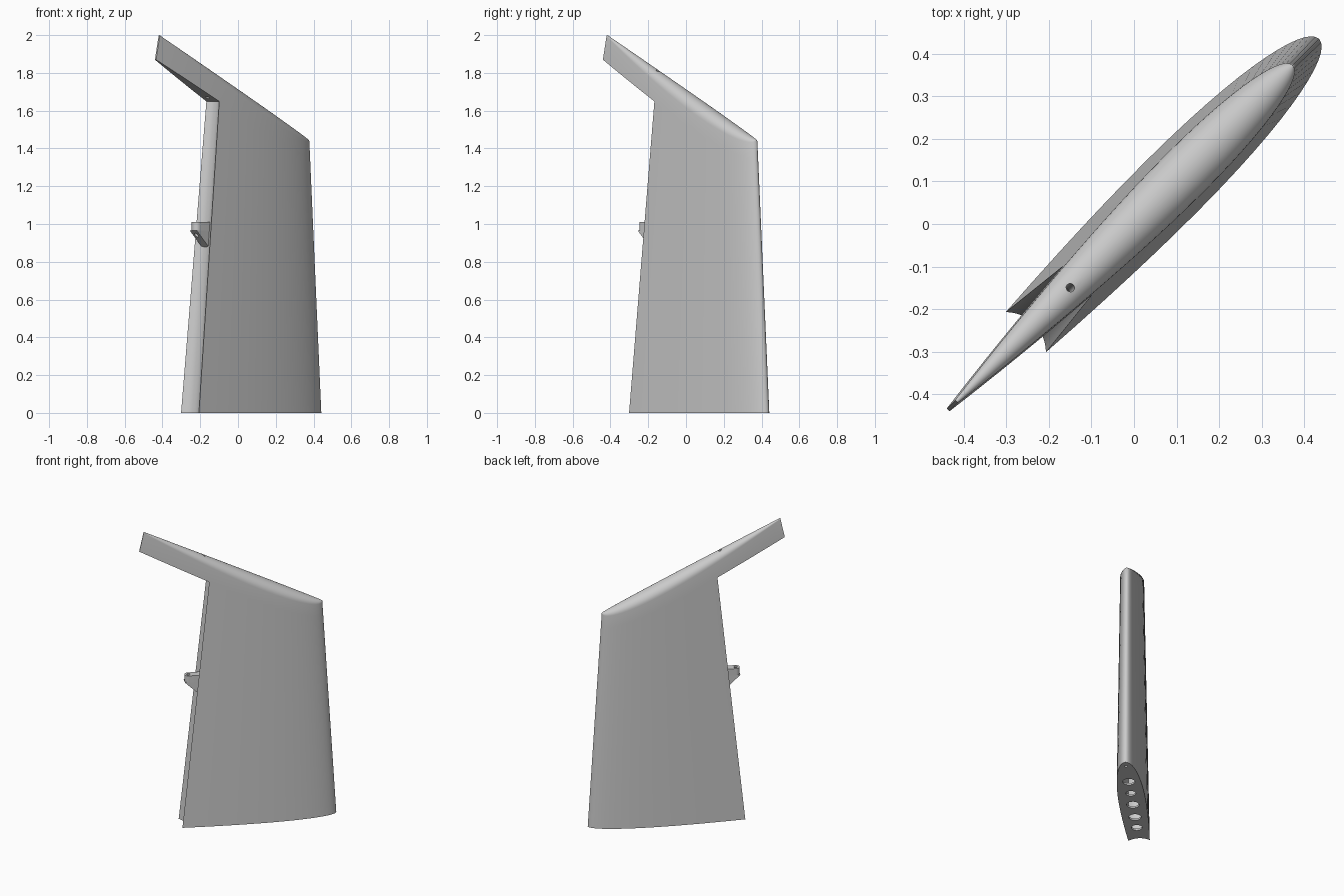
import bpy, bmesh, math
from mathutils import Vector, Matrix

old = bpy.data.objects.get("Cube")
if old:
    bpy.data.objects.remove(old, do_unlink=True)

grey = bpy.data.materials.new("light grey")
grey.use_nodes = True
grey.diffuse_color = (0.6, 0.6, 0.6, 1)
grey.node_tree.nodes["Principled BSDF"].inputs["Base Color"].default_value = (0.6, 0.6, 0.6, 1)

TURN = Matrix.Rotation(math.radians(45), 4, 'Z')   # chord runs diagonally
CUT = 0.596                                        # chord fraction of the rudder cut-out


def make(name, bm):
    bmesh.ops.remove_doubles(bm, verts=bm.verts, dist=1e-5)
    bmesh.ops.recalc_face_normals(bm, faces=bm.faces)
    mesh = bpy.data.meshes.new(name)
    bm.to_mesh(mesh)
    bm.free()
    mesh.transform(TURN)
    mesh.materials.append(grey)
    ob = bpy.data.objects.new(name, mesh)
    bpy.context.collection.objects.link(ob)
    return ob


def activate(ob):
    bpy.ops.object.select_all(action='DESELECT')
    ob.select_set(True)
    bpy.context.view_layer.objects.active = ob


def carve(ob, cutter):
    mod = ob.modifiers.new("holes", 'BOOLEAN')
    mod.operation, mod.solver, mod.object = 'DIFFERENCE', 'EXACT', cutter
    activate(ob)
    bpy.ops.object.modifier_apply(modifier=mod.name)


def smooth(ob):
    activate(ob)
    bpy.ops.object.shade_smooth_by_angle(angle=math.radians(35))


def rod(bm, a, b, radius):
    a, b = Vector(a), Vector(b)
    turn = (b - a).to_track_quat('Z', 'Y').to_matrix().to_4x4()
    bmesh.ops.create_cone(bm, cap_ends=True, segments=24, radius1=radius, radius2=radius,
                          depth=(b - a).length, matrix=Matrix.Translation((a + b) / 2) @ turn)


# Tapered wing section: chord position and half thickness
def chord(z):
    return 1.635 - 0.276 * z


def along(u, z):
    return 0.615 - 0.0608 * z - u * chord(z)


def half(u):
    return 0.51 * (0.2969 * math.sqrt(u) - 0.126 * u - 0.3516 * u**2
                   + 0.2843 * u**3 - 0.1015 * u**4) + 0.003 * u


def meet(u, z0, s0, slope):
    """Height where chord line u meets the sloping line z = z0 + slope * (s0 - s)."""
    a, b = along(u, 0), along(u, 1) - along(u, 0)
    return (z0 + slope * (s0 - a)) / (1 + slope * b)


def top(u):
    return meet(u, 1.445, 0.527, 0.497)


def under(u):
    return meet(u, 1.65, -0.19, 0.514)


def crown(u):
    return half(u) * chord(top(u))


MID = under(CUT) / (top(CUT) - crown(CUT))


def ring(bm, u):
    """Vertices from the left foot, over the rounded top, to the right foot."""
    h = crown(u)
    shoulder = top(u) - h
    mid = shoulder * MID if u < CUT else under(u)
    levels = [(0, 1), (mid, 1)]
    for k in range(9):
        a = math.pi / 2 * k / 8
        levels.append((shoulder + h * math.sin(a), math.cos(a)))
    points = [(along(u, z), half(u) * chord(z) * w, z) for z, w in levels]
    points += [(s, -t, z) for s, t, z in points[-2::-1]]
    return [bm.verts.new(p) for p in points]


def bridge(bm, a, b):
    for i in range(len(a) - 1):
        bm.faces.new((a[i], a[i + 1], b[i + 1], b[i]))


# Fin with its overhanging horn
bm = bmesh.new()
front = [ring(bm, CUT * (i / 20) ** 2) for i in range(21)]
horn = [front[-1][1:-1]] + [ring(bm, CUT + (1 - CUT) * i / 8)[1:-1] for i in range(1, 9)]
for a, b in zip(front, front[1:]):
    bridge(bm, a, b)
for a, b in zip(horn, horn[1:]):
    bridge(bm, a, b)
    bm.faces.new((a[0], b[0], b[-1], a[-1]))
bm.faces.new(horn[-1])

# Hollow rear face that the rudder nose turns in
arcs = []
for left, right in ((front[-1][0], front[-1][-1]), (front[-1][1], front[-1][-2])):
    s, w, z = left.co
    arc = [left]
    for k in range(1, 12):
        a = math.pi / 4 * (1 - k / 6)
        r = w * math.sqrt(2)
        arc.append(bm.verts.new((s - w + r * math.cos(a), r * math.sin(a), z)))
    arcs.append(arc + [right])
bridge(bm, *arcs)
bm.faces.new(arcs[1])
bm.faces.new([r[0] for r in front] + arcs[0][1:] + [r[-1] for r in front[-2:0:-1]])
fin = make("fin", bm)

# Lightening holes in the root rib, and the pivot hole along the hinge line
FLOOR = 0.012
bm = bmesh.new()
for s, r in ((0.565, 0.009), (0.37, 0.038), (0.226, 0.031), (0.084, 0.039),
             (-0.07, 0.038), (-0.2, 0.033)):
    rod(bm, (s, 0, -0.1), (s, 0, FLOOR), r)
rod(bm, (-0.236, 0, 1.6), (-0.19, 0, 2.0), 0.01)
cutter = make("fin_hole_cutter", bm)
carve(fin, cutter)

# Open the rib holes into the hollow fin
bm = bmesh.new()
bm.from_mesh(fin.data)
floors = [f for f in bm.faces if all(abs(v.co.z - FLOOR) < 1e-4 for v in f.verts)]
bmesh.ops.delete(bm, geom=floors, context='FACES')
bm.to_mesh(fin.data)
bm.free()
smooth(fin)


def prism(name, points, offset):
    bm = bmesh.new()
    face = bm.faces.new([bm.verts.new(p) for p in points])
    ext = bmesh.ops.extrude_face_region(bm, geom=[face])
    verts = [v for v in ext["geom"] if isinstance(v, bmesh.types.BMVert)]
    bmesh.ops.translate(bm, verts=verts, vec=offset)
    return make(name, bm)


# Hinge bracket: round-ended lug over a sloping gusset
HINGE, R = -0.31, 0.026
lug = [(-0.215, R, 0.965)]
for k in range(13):
    a = math.pi / 2 + math.pi * k / 12
    lug.append((HINGE + R * math.cos(a), R * math.sin(a), 0.965))
lug.append((-0.215, -R, 0.965))
tab = prism("hinge_lug", lug, (0, 0, 0.045))
gusset = prism("hinge_gusset", [(HINGE - R, -R, 0.966), (-0.215, -R, 0.966),
                                (-0.215, -R, 0.85)], (0, 2 * R, 0))
bm = bmesh.new()
rod(bm, (HINGE, 0, 0.8), (HINGE, 0, 1.1), 0.011)
pin = make("hinge_hole_cutter", bm)
for part in (tab, gusset):
    carve(part, pin)
    smooth(part)

for helper in (cutter, pin):
    bpy.data.objects.remove(helper, do_unlink=True)
